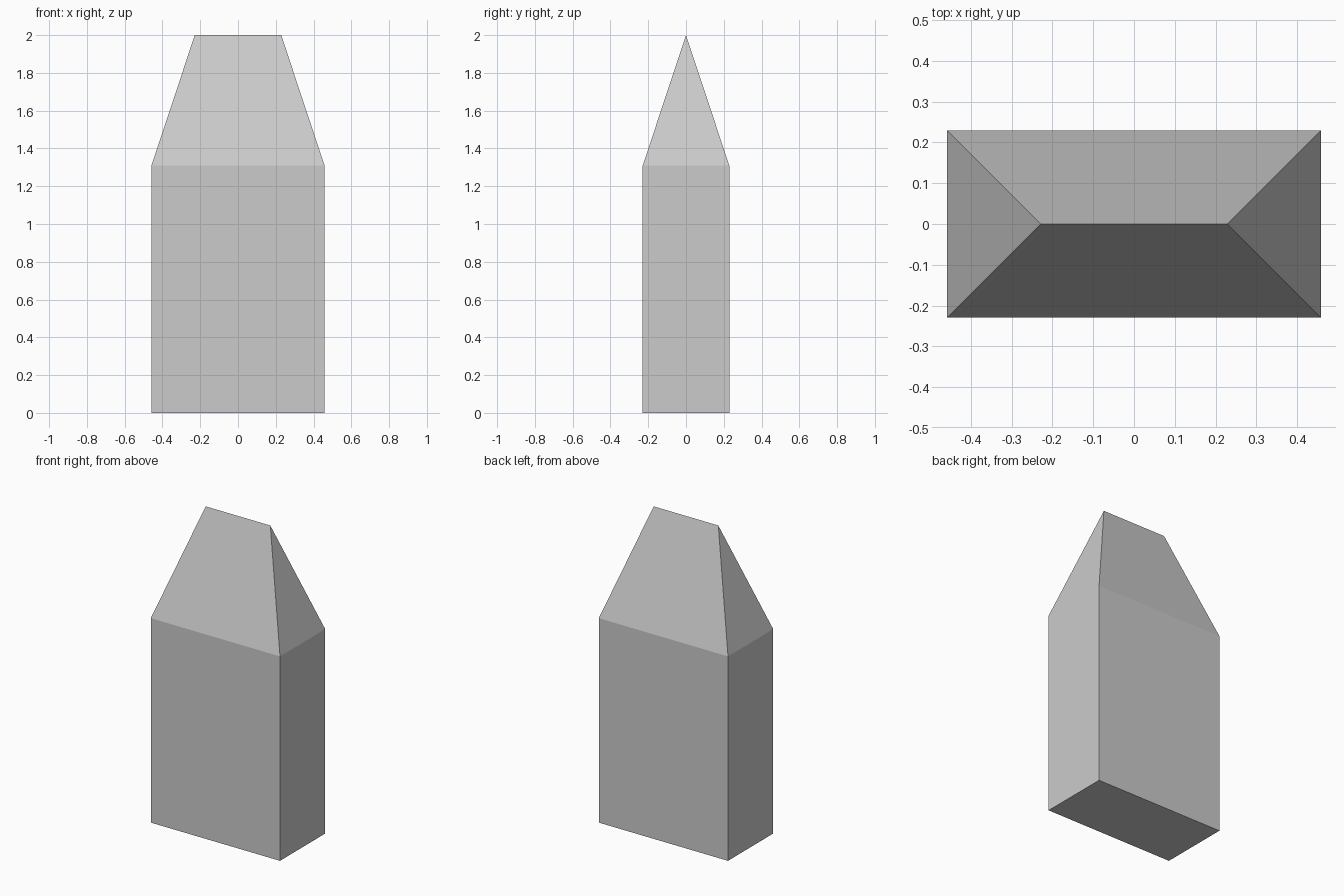
import bpy
import bmesh

if "Cube" in bpy.data.objects:
    bpy.data.objects.remove(bpy.data.objects["Cube"])

HALF_X, HALF_Y = 0.458, 0.229   # body half width and half depth
SHOULDER, TOP = 1.31, 2.0       # where the taper starts, ridge height
RIDGE = 0.229                   # half length of the ridge

bm = bmesh.new()


def ring(z):
    corners = ((-1, -1), (1, -1), (1, 1), (-1, 1))
    return [bm.verts.new((sx * HALF_X, sy * HALF_Y, z)) for sx, sy in corners]


# Rectangular body
low, high = ring(0), ring(SHOULDER)
bm.faces.new(low[::-1])
for i in range(4):
    j = (i + 1) % 4
    bm.faces.new((low[i], low[j], high[j], high[i]))

# Hipped top: two sloped sides and two triangular ends
left, right = [bm.verts.new((x, 0, TOP)) for x in (-RIDGE, RIDGE)]
bm.faces.new((high[0], high[1], right, left))
bm.faces.new((high[1], high[2], right))
bm.faces.new((high[2], high[3], left, right))
bm.faces.new((high[3], high[0], left))

bmesh.ops.recalc_face_normals(bm, faces=bm.faces)
mesh = bpy.data.meshes.new("tapered_block")
bm.to_mesh(mesh)
bm.free()
bpy.context.collection.objects.link(bpy.data.objects.new("tapered_block", mesh))
